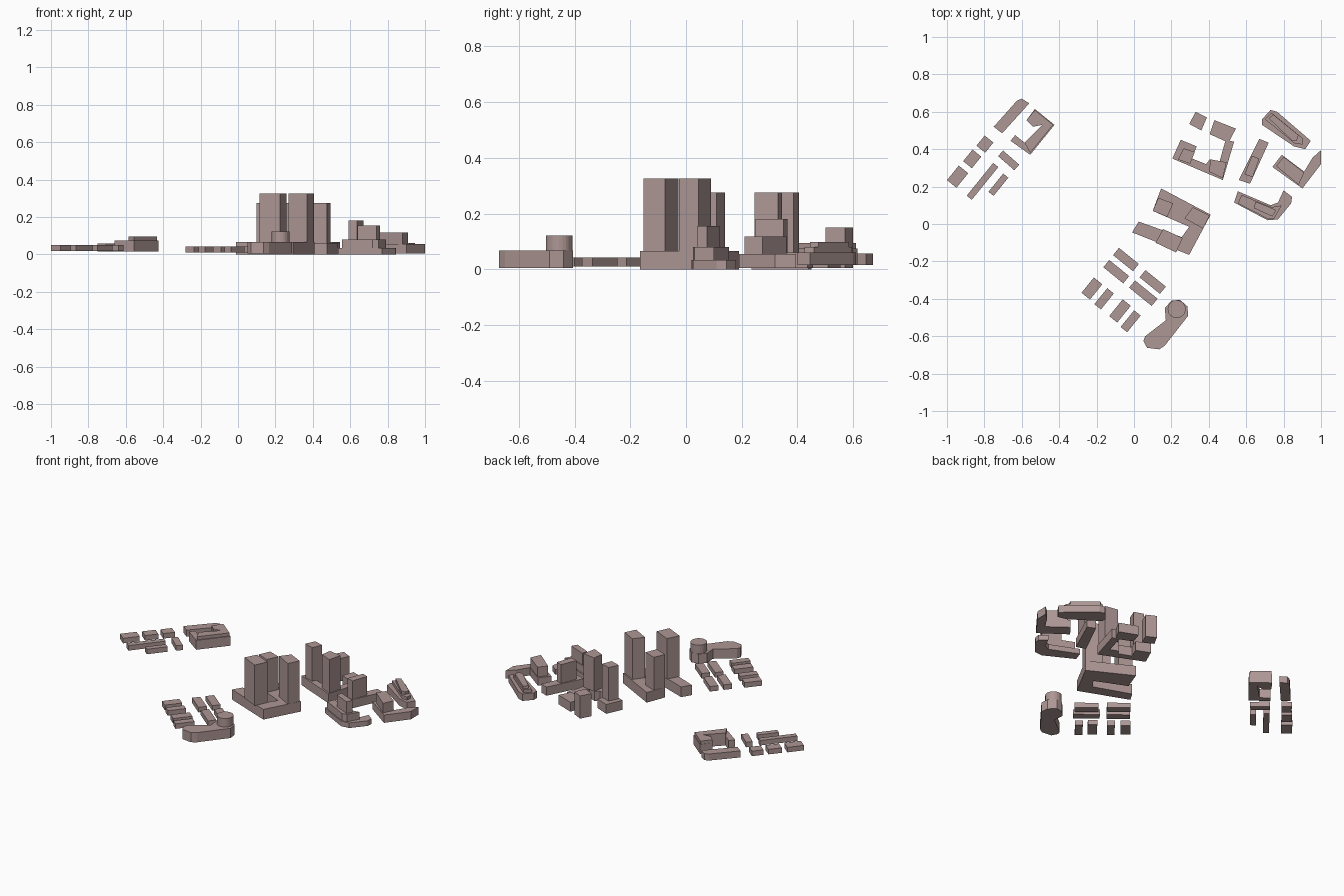
import bpy, bmesh, math

mat = bpy.data.materials.new("facade")
mat.diffuse_color = (0.42, 0.31, 0.30, 1)

def prism(name, pts, z0, z1):
    """Extrude a footprint between two heights."""
    bm = bmesh.new()
    f = bm.faces.new([bm.verts.new((x, y, z0)) for x, y in pts])
    top = bmesh.ops.extrude_face_region(bm, geom=[f])["geom"]
    for v in top:
        if isinstance(v, bmesh.types.BMVert):
            v.co.z = z1
    bmesh.ops.recalc_face_normals(bm, faces=bm.faces)
    me = bpy.data.meshes.new(name)
    bm.to_mesh(me)
    bm.free()
    me.materials.append(mat)
    ob = bpy.data.objects.new(name, me)
    bpy.context.collection.objects.link(ob)
    return ob

def bar(name, cx, cy, length, width, deg, z0, z1):
    """Rotated rectangular block."""
    c, s = math.cos(math.radians(deg)), math.sin(math.radians(deg))
    pts = [(cx + a*length/2*c - b*width/2*s, cy + a*length/2*s + b*width/2*c)
           for a, b in ((-1, -1), (1, -1), (1, 1), (-1, 1))]
    return prism(name, pts, z0, z1)

# north-west block: low rows
for i, b in enumerate([(-.797, .427, .07, .06, 51), (-.865, .348, .08, .06, 51),
                       (-.943, .253, .10, .065, 51), (-.81, .228, .225, .035, 51),
                       (-.725, .21, .125, .035, 51), (-.67, .34, .115, .04, -41)]):
    bar(f"west_row_{i}", *b, .018, .05)
prism("west_slab", [(-.75, .52), (-.625, .66), (-.60, .67), (-.56, .645), (-.705, .485)], .015, .057)
# north-west courtyard building, two tiers
prism("west_courtyard", [(-.53, .615), (-.425, .53), (-.555, .37), (-.66, .445), (-.635, .475),
                         (-.585, .435), (-.49, .53), (-.54, .52), (-.575, .555)], .015, .075)
prism("west_courtyard_upper", [(-.53, .61), (-.432, .53), (-.555, .38), (-.585, .435),
                               (-.49, .53), (-.54, .52), (-.575, .555)], .075, .095)

# south block: low rows
for i, b in enumerate([(-.043, -.19, .137, .05, -39), (-.095, -.255, .137, .05, -39),
                       (.10, -.31, .14, .05, -39), (.05, -.37, .155, .05, -39),
                       (-.225, -.345, .105, .058, 51), (-.16, -.40, .11, .045, 51),
                       (-.075, -.465, .115, .055, 51), (-.018, -.52, .115, .045, 51)]):
    bar(f"south_row_{i}", *b, .01, .042)
# south rounded hall with drum
prism("south_hall", [(.05, -.625), (.07, -.662), (.135, -.67), (.165, -.65), (.29, -.49),
                     (.285, -.44), (.245, -.405), (.2, -.41), (.165, -.45), (.17, -.515),
                     (.06, -.60)], .005, .067)
prism("south_drum", [(.228 + .048*math.cos(i*math.pi/12), -.455 + .048*math.sin(i*math.pi/12))
                     for i in range(24)], .067, .122)

# central podium and three towers
prism("central_podium", [(.145, .19), (.41, .05), (.295, -.165), (-.01, -.045), (.025, .013),
                         (.255, -.07), (.295, -.015), (.10, .07)], 0, .065)
prism("tower_south", [(.155, -.027), (.26, -.075), (.225, -.152), (.115, -.10)], .065, .325)
prism("tower_east", [(.315, .09), (.405, .045), (.37, -.025), (.27, .03)], .065, .325)
prism("tower_north", [(.13, .14), (.21, .11), (.178, .038), (.10, .07)], .065, .275)

# north podium with towers and pavilion
prism("north_podium", [(.25, .45), (.335, .415), (.31, .35), (.385, .32), (.405, .345),
                       (.455, .325), (.49, .45), (.535, .44), (.475, .235), (.205, .35)], 0, .06)
prism("north_square_block", [(.43, .555), (.545, .51), (.505, .435), (.405, .48)], .005, .065)
prism("north_tower_west", [(.265, .405), (.325, .385), (.30, .322), (.235, .345)], .06, .275)
prism("north_tower_east", [(.41, .345), (.495, .33), (.475, .245), (.40, .28)], .06, .275)
prism("north_pavilion", [(.33, .60), (.39, .57), (.36, .50), (.295, .535)], .005, .15)

# slim block with tall core
prism("slim_base", [(.67, .455), (.72, .435), (.62, .215), (.56, .235)], .005, .06)
prism("slim_core", [(.63, .365), (.67, .35), (.635, .25), (.59, .265)], .06, .18)

# curved south-east block, three tiers
prism("curved_base", [(.555, .175), (.73, .10), (.77, .115), (.80, .18), (.845, .145),
                      (.84, .11), (.77, .025), (.715, .02), (.535, .115)], 0, .033)
prism("curved_middle", [(.575, .155), (.735, .09), (.79, .10), (.75, .03), (.72, .025),
                        (.555, .11)], .033, .08)
prism("curved_top", [(.65, .12), (.76, .075), (.74, .04), (.64, .085)], .08, .155)

# east block, two tiers
prism("east_base", [(.74, .305), (.79, .37), (.91, .28), (.955, .355), (1.0, .395),
                    (1.0, .32), (.90, .19)], .005, .055)
prism("east_upper", [(.76, .31), (.80, .36), (.91, .275), (.88, .21)], .055, .117)

# north-east block, three tiers
prism("north_east_base", [(.685, .56), (.73, .61), (.765, .60), (.945, .445), (.915, .40),
                          (.855, .415), (.685, .53)], .015, .06)
prism("north_east_middle", [(.70, .56), (.735, .595), (.90, .46), (.90, .425), (.86, .43)], .06, .08)
prism("north_east_top", [(.72, .565), (.745, .585), (.88, .475), (.87, .445), (.845, .445)], .08, .098)
